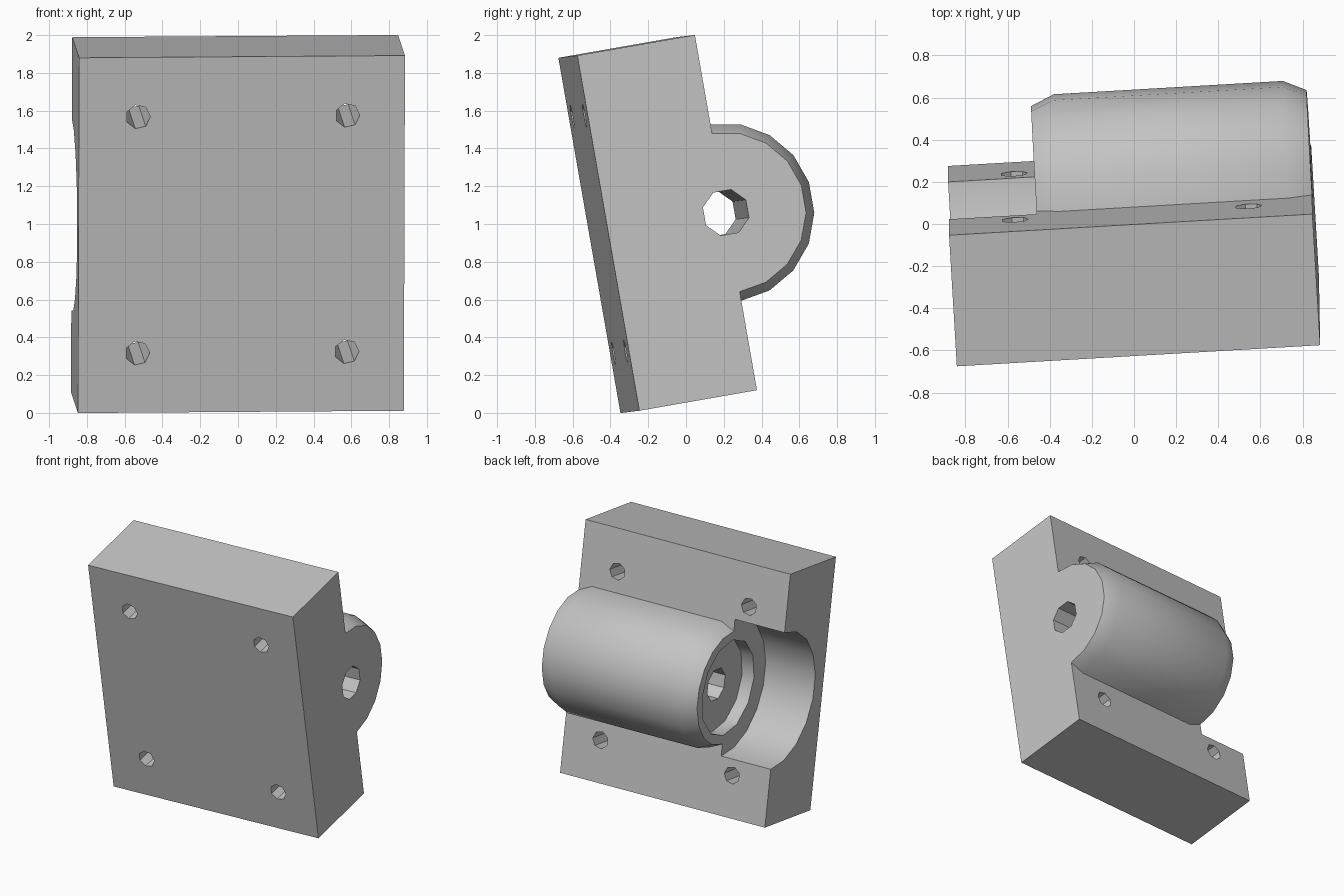
import bpy, bmesh
from math import cos, sin, tau
from mathutils import Matrix, Vector

cube = bpy.data.objects.get("Cube")
if cube:
    bpy.data.objects.remove(cube, do_unlink=True)

W, D, H = 1.728, 0.633, 1.909      # block size
INNER = -0.446                     # inner end of the barrel
AXIS_Y = D / 2                     # barrel axis lies on the back face

grey = bpy.data.materials.new("plain grey")
grey.use_nodes = True
grey.diffuse_color = (0.55, 0.55, 0.55, 1)
grey.node_tree.nodes["Principled BSDF"].inputs["Base Color"].default_value = (0.55, 0.55, 0.55, 1)


def finish(name, bm):
    bmesh.ops.recalc_face_normals(bm, faces=bm.faces)
    mesh = bpy.data.meshes.new(name)
    bm.to_mesh(mesh)
    bm.free()
    mesh.materials.append(grey)
    ob = bpy.data.objects.new(name, mesh)
    bpy.context.collection.objects.link(ob)
    return ob


def turned(name, profile, sides, phase=0.0, along="X", offset=(0, 0, 0)):
    """Solid of revolution from (position, radius) pairs along one axis."""
    bm = bmesh.new()
    rings = []
    for p, r in profile:
        ring = []
        for i in range(sides):
            a = tau * (i + phase) / sides
            u, v = r * cos(a), r * sin(a)
            co = (p, u, v) if along == "X" else (u, p, v)
            ring.append(bm.verts.new(Vector(co) + Vector(offset)))
        rings.append(ring)
    for a, b in zip(rings, rings[1:]):
        for i in range(sides):
            j = (i + 1) % sides
            bm.faces.new((a[i], a[j], b[j], b[i]))
    bm.faces.new(rings[0])
    bm.faces.new(rings[-1])
    return finish(name, bm)


def combine(target, tool, operation):
    mod = target.modifiers.new(tool.name, "BOOLEAN")
    mod.operation, mod.object, mod.solver = operation, tool, "EXACT"
    bpy.context.view_layer.objects.active = target
    bpy.ops.object.modifier_apply(modifier=mod.name)
    bpy.data.objects.remove(tool, do_unlink=True)


# Mounting block
bm = bmesh.new()
bmesh.ops.create_cube(bm, size=1, matrix=Matrix.Diagonal((W, D, H, 1)))
block = finish("bearing_block", bm)

# Round pocket open to one side
axis = (0, AXIS_Y, 0)
combine(block, turned("pocket", [(-1, 0.515), (INNER, 0.515)], 18, 0.5, offset=axis), "DIFFERENCE")

# Barrel with chamfered ends
barrel = [(INNER, 0.425), (INNER + 0.11, 0.475), (W / 2 - 0.11, 0.475), (W / 2, 0.425)]
combine(block, turned("barrel", barrel, 18, 0.5, offset=axis), "UNION")

# Shaft bore and recess in the inner end
combine(block, turned("bore", [(-1, 0.125), (1, 0.125)], 8, 0.5, offset=axis), "DIFFERENCE")
combine(block, turned("recess", [(-1, 0.36), (INNER + 0.1, 0.36)], 12, offset=axis), "DIFFERENCE")

# Four screw holes through the block
for x in (-0.55, 0.56):
    for z in (-0.635, 0.635):
        hole = turned("screw_hole", [(-1, 0.065), (1, 0.065)], 7, along="Y", offset=(x, 0, z))
        combine(block, hole, "DIFFERENCE")

# Tilt the whole part, leaning forward and turned slightly
x_dir = Vector((0.998, 0.058, 0.007)).normalized()
z_dir = Vector((0.005, -0.172, 0.985))
z_dir = (z_dir - x_dir * z_dir.dot(x_dir)).normalized()
y_dir = z_dir.cross(x_dir)
pose = Matrix((x_dir, y_dir, z_dir)).transposed().to_4x4()
block.data.transform(Matrix.Translation((0, -0.15, 1)) @ pose)

# Smooth barrel, crisp corners
bpy.ops.object.select_all(action="DESELECT")
block.select_set(True)
bpy.context.view_layer.objects.active = block
bpy.ops.object.shade_smooth_by_angle(angle=0.6)
